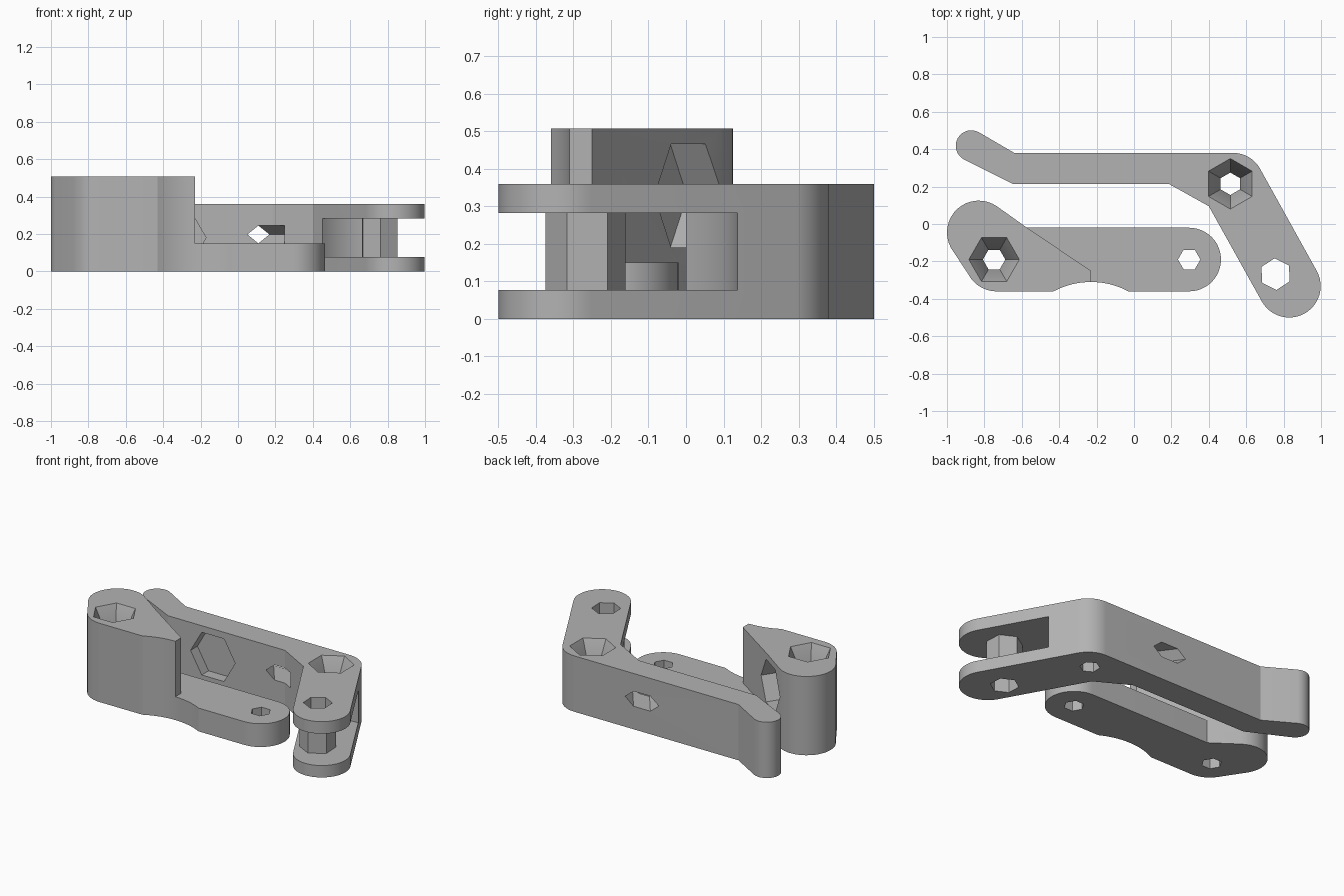
import bpy, bmesh
from math import radians, sin, cos
from mathutils import Vector

cube = bpy.data.objects.get("Cube")
if cube:
    bpy.data.objects.remove(cube, do_unlink=True)

grey = bpy.data.materials.new("plain_grey")
grey.use_nodes = True
color = (0.45, 0.45, 0.45, 1)
grey.diffuse_color = color
grey.node_tree.nodes["Principled BSDF"].inputs["Base Color"].default_value = color


def arc(cx, cy, r, a0, a1, n=16):
    angles = [radians(a0 + (a1 - a0) * i / n) for i in range(n + 1)]
    return [(cx + r * cos(a), cy + r * sin(a)) for a in angles]


def hexagon(cx, cy, r, turn=0):
    return arc(cx, cy, r, turn, turn + 360, 6)[:-1]


def loft(name, rings):
    """Closed solid through matching rings of 3D points."""
    bm = bmesh.new()
    loops = [[bm.verts.new(p) for p in ring] for ring in rings]
    n = len(loops[0])
    for low, high in zip(loops, loops[1:]):
        for i in range(n):
            j = (i + 1) % n
            bm.faces.new((low[i], low[j], high[j], high[i]))
    bm.faces.new(loops[0][::-1])
    bm.faces.new(loops[-1])
    bmesh.ops.recalc_face_normals(bm, faces=bm.faces)
    mesh = bpy.data.meshes.new(name)
    bm.to_mesh(mesh)
    bm.free()
    mesh.materials.append(grey)
    obj = bpy.data.objects.new(name, mesh)
    bpy.context.collection.objects.link(obj)
    return obj


def prism(name, outline, z0, z1):
    return loft(name, [[(x, y, z) for x, y in outline] for z in (z0, z1)])


def funnel(name, cx, cy, turn, top, depth=0.15, wide=0.135, narrow=0.06):
    """Hexagonal hole that widens towards the top face."""
    levels = ((narrow, -0.1), (narrow, top - depth), (wide, top), (wide, top + 0.1))
    return loft(name, [[(x, y, z) for x, y in hexagon(cx, cy, r, turn)]
                       for r, z in levels])


def wall_hex(center, along, rx, rz):
    """Hexagon standing upright, stretched along a horizontal direction."""
    c, u = Vector(center), Vector(along)
    return [c + u * x * rx + Vector((0, 0, z * rz)) for x, z in hexagon(0, 0, 1)]


def carve(obj, cutters):
    for cutter in cutters:
        mod = obj.modifiers.new(cutter.name, "BOOLEAN")
        mod.operation = "DIFFERENCE"
        mod.solver = "EXACT"
        mod.object = cutter
    graph = bpy.context.evaluated_depsgraph_get()
    mesh = bpy.data.meshes.new_from_object(obj.evaluated_get(graph))
    obj.modifiers.clear()
    obj.data = mesh


def finish(obj):
    bpy.ops.object.select_all(action="DESELECT")
    obj.select_set(True)
    bpy.context.view_layer.objects.active = obj
    bpy.ops.object.shade_smooth_by_angle(angle=radians(25))


# Bent lever with a forked end
lever_outline = (arc(-0.87, 0.418, 0.083, 60, 240)
                 + [(-0.65, 0.215), (0.185, 0.215), (0.4, 0.095)]
                 + arc(0.83, -0.332, 0.168, 209, 389, 24)
                 + arc(0.53, 0.215, 0.165, 29, 90)
                 + [(-0.64, 0.38)])
lever = prism("bent_lever", lever_outline, 0, 0.36)

fork_x, fork_y = 0.757, -0.268
fork_slot = prism("fork_slot_cutter",
                  arc(fork_x, fork_y, 0.405, 0, 360, 96)[:-1], 0.077, 0.282)
fork_hole = prism("fork_hole_cutter",
                  hexagon(fork_x, fork_y, 0.085, 33), -0.1, 0.5)
elbow_hole = funnel("elbow_hole_cutter", 0.515, 0.215, 30, 0.36)

# Upright pocket and slanted through hole in the lever wall
side = (1, 0, 0)
lever_pocket = loft("lever_pocket_cutter", [
    wall_hex((-0.33, y, 0.18), side, 0.159, 0.159) for y in (0.15, 0.285)])
lever_hole = loft("lever_hole_cutter", [
    wall_hex((0.17 - 0.74 * (y - 0.215), y, 0.197), side, 0.12, 0.056)
    for y in (0.18, 0.42)])
carve(lever, [fork_slot, fork_hole, elbow_hole, lever_pocket, lever_hole])

# Hexagonal spacer between the fork plates
spacer = prism("fork_spacer", hexagon(fork_x, fork_y, 0.107, 33), 0.074, 0.285)
carve(spacer, [fork_hole])

# Stepped block: a tall wedge on a low arm
block_outline = (arc(-0.83, -0.045, 0.17, 55, 209)
                 + arc(-0.735, -0.19, 0.17, 209, 270)
                 + arc(-0.23, -0.735, 0.425, 118, 62)
                 + arc(0.295, -0.19, 0.17, -90, 90, 24)
                 + [(-0.572, -0.02)])
block = prism("stepped_block", block_outline, 0, 0.508)
step = prism("step_cutter", [(-0.23, -0.6), (0.7, -0.6), (0.7, 0.3),
                             (-0.572, 0.3), (-0.572, -0.02), (-0.23, -0.25)],
             0.15, 0.7)
wedge_hole = funnel("wedge_hole_cutter", -0.748, -0.19, 0, 0.508)
arm_hole = prism("arm_hole_cutter", hexagon(0.295, -0.19, 0.06), -0.1, 0.4)

# Pocket in the slanted face of the wedge
face_point, outward = Vector((-0.609, 0.005, 0.328)), Vector((0.56, 0.83, 0))
wedge_pocket = loft("wedge_pocket_cutter", [
    wall_hex(face_point + outward * d, (0.83, -0.56, 0), 0.159, 0.159)
    for d in (-0.11, 0.06)])
carve(block, [step, wedge_hole, arm_hole, wedge_pocket])

for part in (lever, spacer, block):
    finish(part)

# The cutters have done their work
for cutter in (fork_slot, fork_hole, elbow_hole, lever_pocket, lever_hole,
               step, wedge_hole, arm_hole, wedge_pocket):
    bpy.data.objects.remove(cutter, do_unlink=True)
